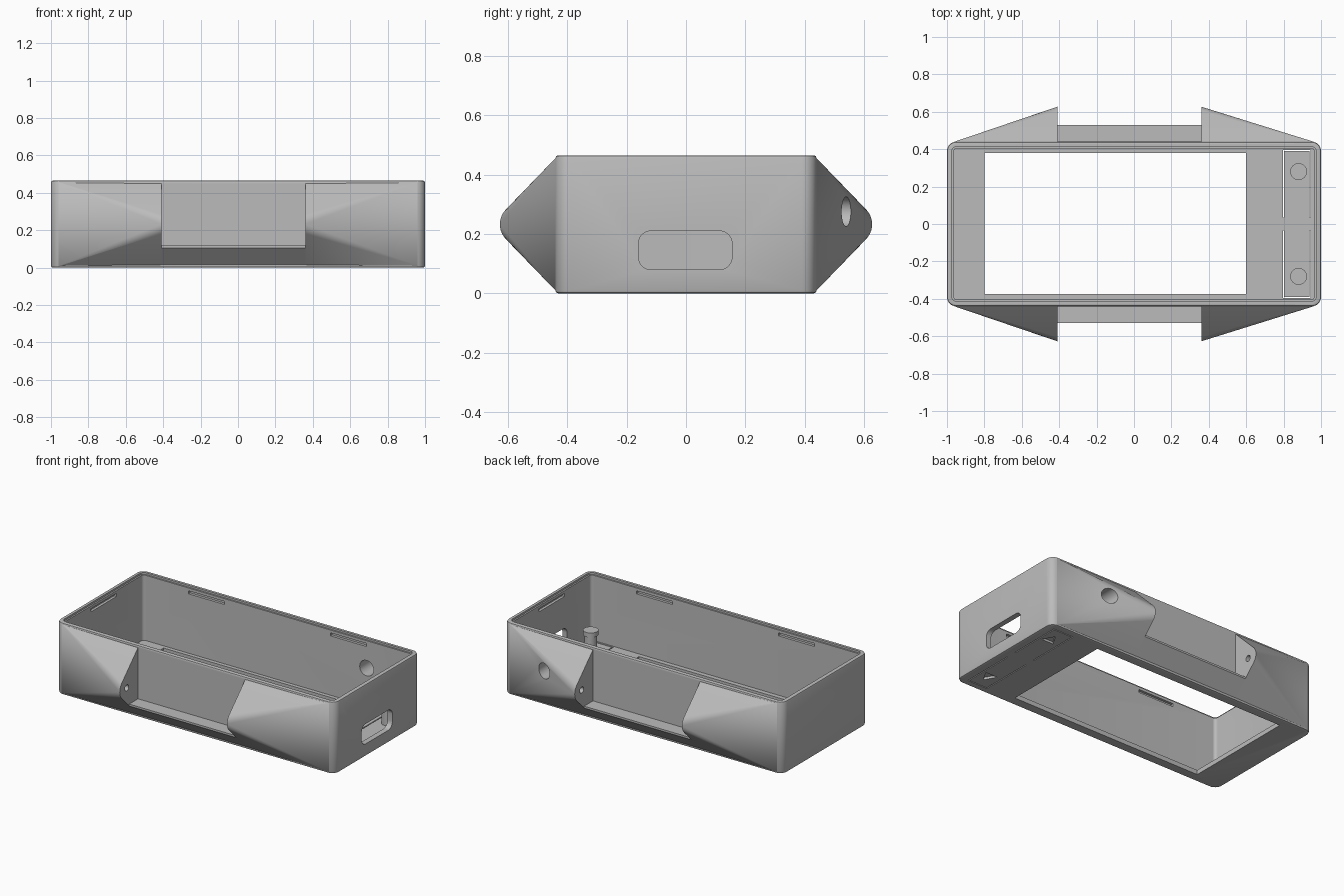
import bpy, bmesh, math
from mathutils import Matrix, Vector

default = bpy.data.objects.get("Cube")
if default:
    bpy.data.objects.remove(default, do_unlink=True)

H, MID = 0.465, 0.2325          # case height and mid height
TIP_Y, TIP_R = 0.555, 0.072     # rounded nose of the side lugs
NOTCH = (-0.41, 0.36)           # channel between the lugs

grey = bpy.data.materials.new("plain grey")
grey.use_nodes = True
grey.diffuse_color = (0.5, 0.5, 0.5, 1)
grey.node_tree.nodes["Principled BSDF"].inputs["Base Color"].default_value = (0.5, 0.5, 0.5, 1)


def make(name, bm):
    bmesh.ops.recalc_face_normals(bm, faces=bm.faces)
    mesh = bpy.data.meshes.new(name)
    bm.to_mesh(mesh)
    bm.free()
    mesh.materials.append(grey)
    ob = bpy.data.objects.new(name, mesh)
    bpy.context.collection.objects.link(ob)
    return ob


def box(name, lo, hi, radius=0, axis=2, rim=0):
    """Box with edges along one axis rounded and, optionally, a small rim bevel."""
    bm = bmesh.new()
    bmesh.ops.create_cube(bm, size=1)
    for v in bm.verts:
        v.co = [l + (c + 0.5) * (h - l) for l, h, c in zip(lo, hi, v.co)]
    if radius:
        edges = [e for e in bm.edges
                 if abs((e.verts[0].co - e.verts[1].co).normalized()[axis]) > 0.9]
        bmesh.ops.bevel(bm, geom=edges, offset=radius, segments=8, affect='EDGES', profile=0.5)
    if rim:
        edges = [e for e in bm.edges if abs(e.verts[0].co.z - e.verts[1].co.z) < 1e-5]
        bmesh.ops.bevel(bm, geom=edges, offset=rim, segments=2, affect='EDGES', profile=0.5)
    return make(name, bm)


def cylinder(name, centre, radius, depth, axis='Z', sides=32):
    bm = bmesh.new()
    turn = {'X': Matrix.Rotation(math.pi / 2, 4, 'Y'),
            'Y': Matrix.Rotation(math.pi / 2, 4, 'X'), 'Z': Matrix()}[axis]
    bmesh.ops.create_cone(bm, cap_ends=True, segments=sides, radius1=radius, radius2=radius,
                          depth=depth, matrix=Matrix.Translation(centre) @ turn)
    return make(name, bm)


def hull(name, points):
    bm = bmesh.new()
    for p in points:
        bm.verts.new(p)
    out = bmesh.ops.convex_hull(bm, input=bm.verts)
    bmesh.ops.delete(bm, geom=list({g for g in out["geom_interior"]}), context='VERTS')
    bmesh.ops.dissolve_limit(bm, angle_limit=0.005, verts=bm.verts, edges=bm.edges)
    return make(name, bm)


def combine(target, tool, operation):
    mod = target.modifiers.new("join", 'BOOLEAN')
    mod.operation, mod.solver, mod.object = operation, 'EXACT', tool
    bpy.context.view_layer.objects.active = target
    bpy.ops.object.modifier_apply(modifier=mod.name)
    bpy.data.objects.remove(tool, do_unlink=True)


case = box("case", (-1, -0.44, 0), (1, 0.44, H), 0.05, rim=0.01)

# Nose profile shared by the lugs
arc = [math.radians(-45 + 9 * i) for i in range(11)]
slope = TIP_Y + MID + TIP_R * math.sqrt(2) - H
profile = [(0.42, 0), (slope, 0)]
profile += [(TIP_Y + TIP_R * math.cos(a), MID + TIP_R * math.sin(a)) for a in arc]
profile += [(slope, H), (0.42, H)]

for s in (-1, 1):
    # Tapered lugs at both ends of each long side
    for x, end in zip(NOTCH, (-0.96, 0.96)):
        points = [(x, s * y, z) for y, z in profile]
        points += [(end, s * y, z) for y, z in
                   ((0.42, 0), (0.43, 0), (0.44, 0.01), (0.44, H - 0.01), (0.43, H), (0.42, H))]
        combine(case, hull("lug", points), 'UNION')
    # Ledge under the channel
    ledge = [(0.42, 0), (slope, 0), (0.53, 0.53 - slope), (0.53, 0.118), (0.42, 0.118)]
    combine(case, hull("ledge", [(x, s * y, z) for x in (NOTCH[0] - 0.01, NOTCH[1] + 0.01)
                                 for y, z in ledge]), 'UNION')
    # Pin holes in the lug faces
    for x in NOTCH:
        combine(case, cylinder("pin_hole", (x, s * TIP_Y, MID), 0.02, 0.12, 'X', 20), 'DIFFERENCE')

# Cavity and floor opening
combine(case, box("cavity", (-0.965, -0.405, 0.03), (0.965, 0.405, 1), 0.02), 'DIFFERENCE')
combine(case, box("rim_step", (-0.975, -0.415, H - 0.012), (0.975, 0.415, 1), 0.03), 'DIFFERENCE')
combine(case, box("floor_opening", (-0.8, -0.375, -1), (0.6, 0.38, 0.1)), 'DIFFERENCE')

# Port in the end wall and round socket through the back lug
combine(case, box("port", (0.9, -0.16, 0.08), (1.1, 0.155, 0.21), 0.042, axis=0), 'DIFFERENCE')
combine(case, cylinder("socket", (0.64, 0.5, 0.275), 0.05, 0.5, 'Y'), 'DIFFERENCE')

# Snap grooves near the top of the inner walls
for s in (-1, 1):
    for x in (-0.51, 0.51):
        combine(case, box("groove", (x - 0.13, s * 0.41 - 0.012, 0.415),
                          (x + 0.13, s * 0.41 + 0.012, 0.435)), 'DIFFERENCE')
    combine(case, box("groove", (s * 0.97 - 0.012, -0.13, 0.415),
                      (s * 0.97 + 0.012, 0.13, 0.435)), 'DIFFERENCE')

# Two flexible button tabs: slits in the floor, recessed arrow and post
for s in (-1, 1):
    near, far = 0.035, 0.395
    for x in (0.8, 0.942):
        y0, y1 = sorted((s * near, s * far))
        combine(case, box("slit", (x - 0.003, y0, -0.1), (x + 0.003, y1, 0.1)), 'DIFFERENCE')
    y0, y1 = sorted((s * (far - 0.006), s * far))
    combine(case, box("slit", (0.797, y0, -0.1), (0.945, y1, 0.1)), 'DIFFERENCE')
    arrow = [Vector((0.88 + 0.05 * math.sin(a), s * (0.28 + 0.05 * math.cos(a)), z))
             for a in (0, math.tau / 3, 2 * math.tau / 3) for z in (-0.05, 0.015)]
    combine(case, hull("arrow_recess", arrow), 'DIFFERENCE')
    post = cylinder("left_button_post" if s > 0 else "right_button_post",
                    (0.88, s * 0.28, 0.094), 0.038, 0.132)
    cap = cylinder("cap", (0.88, s * 0.28, 0.15), 0.045, 0.03)
    combine(post, cap, 'UNION')

for ob in [o for o in bpy.context.collection.objects
           if o.type == 'MESH' and (o.name == "case" or "post" in o.name)]:
    bpy.ops.object.select_all(action='DESELECT')
    ob.select_set(True)
    bpy.context.view_layer.objects.active = ob
    bpy.ops.object.shade_smooth_by_angle(angle=math.radians(25))
